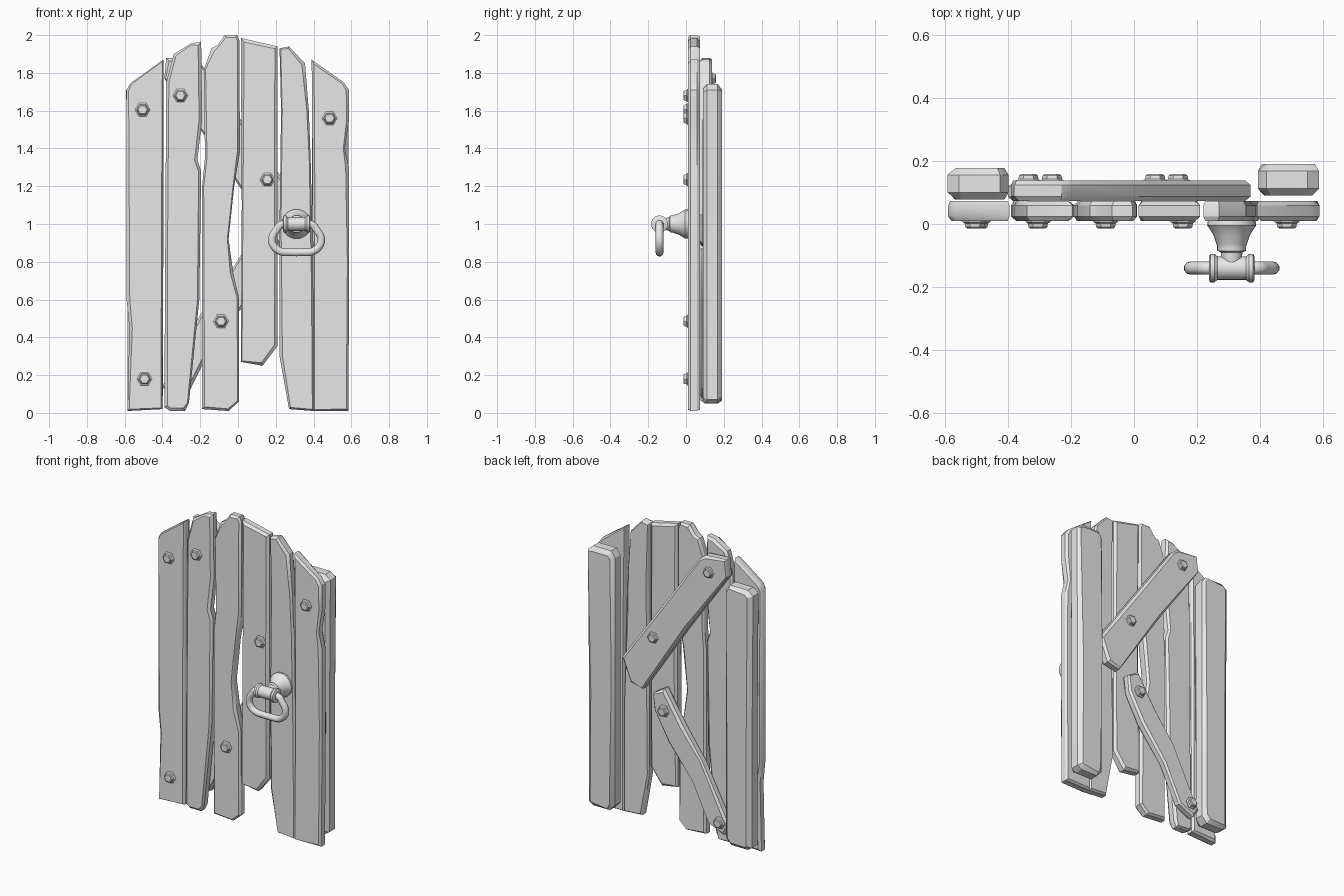
import bpy, bmesh, math, random
from mathutils import Vector, Matrix

random.seed(4)
cube = bpy.data.objects.get("Cube")
if cube:
    bpy.data.objects.remove(cube)

grey = bpy.data.materials.new("pale_grey")
grey.use_nodes = True
grey.diffuse_color = (0.8, 0.8, 0.8, 1)
grey.node_tree.nodes["Principled BSDF"].inputs["Base Color"].default_value = (0.8, 0.8, 0.8, 1)


def finish(name, bm, angle=30):
    bmesh.ops.recalc_face_normals(bm, faces=bm.faces)
    mesh = bpy.data.meshes.new(name)
    bm.to_mesh(mesh)
    bm.free()
    mesh.materials.append(grey)
    obj = bpy.data.objects.new(name, mesh)
    bpy.context.collection.objects.link(obj)
    bpy.ops.object.select_all(action='DESELECT')
    obj.select_set(True)
    bpy.context.view_layer.objects.active = obj
    bpy.ops.object.shade_smooth_by_angle(angle=math.radians(angle))
    return obj


def bridge(bm, rings, caps=True):
    for a, b in zip(rings, rings[1:]):
        for i in range(len(a)):
            j = (i + 1) % len(a)
            bm.faces.new((a[i], a[j], b[j], b[i]))
    if caps:
        bm.faces.new(rings[0])
        bm.faces.new(rings[-1])


def inset(points, low, high):
    """Shrink an anticlockwise outline by an uneven amount, like worn edges."""
    result = []
    for i, p in enumerate(points):
        before = (p - points[i - 1]).normalized()
        after = (points[(i + 1) % len(points)] - p).normalized()
        n1, n2 = Vector((-before.y, before.x)), Vector((-after.y, after.x))
        miter = (n1 + n2) / max(0.6, 1 + n1.dot(n2))
        result.append(p + miter * random.uniform(low, high))
    return result


def board(name, outline, front, back, low=0.006, high=0.018):
    """Board cut to an outline in x and z, with unevenly chamfered edges."""
    points = [Vector(p) for p in outline]
    depth = (back - front) * 0.22
    layers = [(inset(points, low, high), front), (points, front + depth),
              (points, back - depth), (inset(points, low, high), back)]
    bm = bmesh.new()
    bridge(bm, [[bm.verts.new((p.x, y, p.y)) for p in ring] for ring, y in layers])
    finish(name, bm)


def lathe(name, profile, sides, matrix, angle=30):
    """Turn (radius, height) pairs around an axis."""
    bm = bmesh.new()
    rings = []
    for r, h in profile:
        turns = [math.tau * i / sides for i in range(sides)]
        rings.append([bm.verts.new((r * math.cos(t), r * math.sin(t), h)) for t in turns])
    bridge(bm, rings)
    bm.transform(matrix)
    finish(name, bm, angle)


# Front planks with broken ends
planks = {
    "plank_outer_right": [(-.585, .01), (-.4, .02), (-.395, .9), (-.395, 1.87), (-.57, 1.745),
                          (-.59, 1.71), (-.59, .6), (-.575, .45)],
    "plank_inner_right": [(-.39, .03), (-.36, .01), (-.28, .01), (-.26, .05), (-.205, .6),
                          (-.195, 1.28), (-.215, 1.34), (-.19, 1.55), (-.195, 1.965), (-.25, 1.955),
                          (-.34, 1.9), (-.38, 1.75), (-.385, .9)],
    "plank_middle": [(-.19, .02), (-.05, .01), (.005, .06), (.005, .61), (-.025, .74), (-.05, .92),
                     (-.02, 1.2), (.01, 1.38), (.008, 1.97), (-.005, 2), (-.07, 2), (-.11, 1.945),
                     (-.14, 1.93), (-.18, 1.82), (-.175, 1.35), (-.19, 1.2)],
    "plank_short": [(.015, .27), (.13, .25), (.21, .355), (.21, 1.2), (.21, 1.94), (.015, 1.985),
                    (.02, 1.1)],
    "plank_inner_left": [(.27, .02), (.402, .01), (.4, .7), (.385, 1.33), (.375, 1.6), (.355, 1.85),
                         (.27, 1.94), (.22, 1.93), (.228, 1.6), (.22, 1), (.22, .3)],
    "plank_outer_left": [(.398, .01), (.585, .01), (.588, .8), (.588, 1.3), (.565, 1.4),
                         (.588, 1.55), (.588, 1.71), (.56, 1.75), (.39, 1.87), (.395, 1.2)],
}
for name, outline in planks.items():
    board(name, outline, 0.01, 0.073)

# Thick upright posts on the back
post = [(-.09, .07), (-.06, .05), (.06, .05), (.097, .09), (.097, .9), (.097, 1.7),
        (.07, 1.74), (-.06, 1.74), (-.097, 1.71), (-.09, .8)]
for name, x, front, flip in (("post_right", -.495, .078, False), ("post_left", .49, .09, True)):
    outline = [(x - u, v) for u, v in reversed(post)] if flip else [(x + u, v) for u, v in post]
    board(name, outline, front, front + 0.1, 0.012, 0.028)

# Diagonal braces
board("brace_upper", [(-.39, 1.77), (-.1, 1.36), (.22, .88), (.31, .9), (.37, 1.05), (.08, 1.46),
                      (-.19, 1.84), (-.23, 1.87), (-.38, 1.88)], 0.073, 0.138)
board("brace_lower", [(-.4, .14), (-.36, .08), (-.25, .13), (-.13, .37), (.04, .58), (.14, .76),
                      (.15, .87), (.07, .92), (-.07, .7), (-.2, .52)], 0.073, 0.132)

# Hexagonal bolts, front and back
bolt = [(.04, -.01), (.04, .005), (.032, .01), (.03, .022), (.024, .026)]
toward_front = Matrix.Rotation(math.pi / 2, 4, 'X')
toward_back = Matrix.Rotation(-math.pi / 2, 4, 'X')
front_spots = [(-.505, 1.605), (-.305, 1.68), (.485, 1.56), (.155, 1.235), (-.09, .485), (-.495, .18)]
back_spots = [(-.26, 1.77), (.14, 1.24), (.067, .78), (-.335, .16)]
for side, y, turn, spots in (("front", .012, toward_front, front_spots),
                             ("back", .132, toward_back, back_spots)):
    for i, (x, z) in enumerate(spots):
        lathe(f"bolt_{side}_{i + 1}", bolt, 6, Matrix.Translation((x, y, z)) @ turn)

# Handle mount: flared boss, collar and neck
hx, hy, hz = .31, -.14, 1.0
lathe("handle_mount", [(.075, -.015), (.078, .005), (.072, .012), (.058, .035), (.048, .065),
                       (.046, .07), (.046, .085), (.034, .09), (.03, .14)],
      24, Matrix.Translation((hx, 0, hz)) @ toward_front)

# Crosswise barrel with raised rims
half = [(.038, .072), (.045, .068), (.045, .055), (.037, .045)]
lathe("handle_barrel", half + [(r, -h) for r, h in reversed(half)], 24,
      Matrix.Translation((hx, hy, hz)) @ Matrix.Rotation(math.pi / 2, 4, 'Y'))

# Hanging pull ring, a rounded loop swept as a tube
side = [(.03, 0), (.085, -.005), (.105, -.03), (.13, -.075), (.122, -.115), (.085, -.145), (.03, -.15)]
loop = side + [(-u, v) for u, v in reversed(side)]
curve = bpy.data.curves.new("pull_ring", 'CURVE')
curve.dimensions = '3D'
curve.bevel_depth = 0.021
curve.bevel_resolution = 3
curve.resolution_u = 4
spline = curve.splines.new('BEZIER')
spline.bezier_points.add(len(loop) - 1)
for point, (u, v) in zip(spline.bezier_points, loop):
    point.co = (hx + u, hy, hz + v)
    point.handle_left_type = point.handle_right_type = 'AUTO'
spline.use_cyclic_u = True
temp = bpy.data.objects.new("pull_ring_path", curve)
bm = bmesh.new()
bm.from_mesh(temp.to_mesh())
temp.to_mesh_clear()
bpy.data.objects.remove(temp)
finish("pull_ring", bm, 60)
